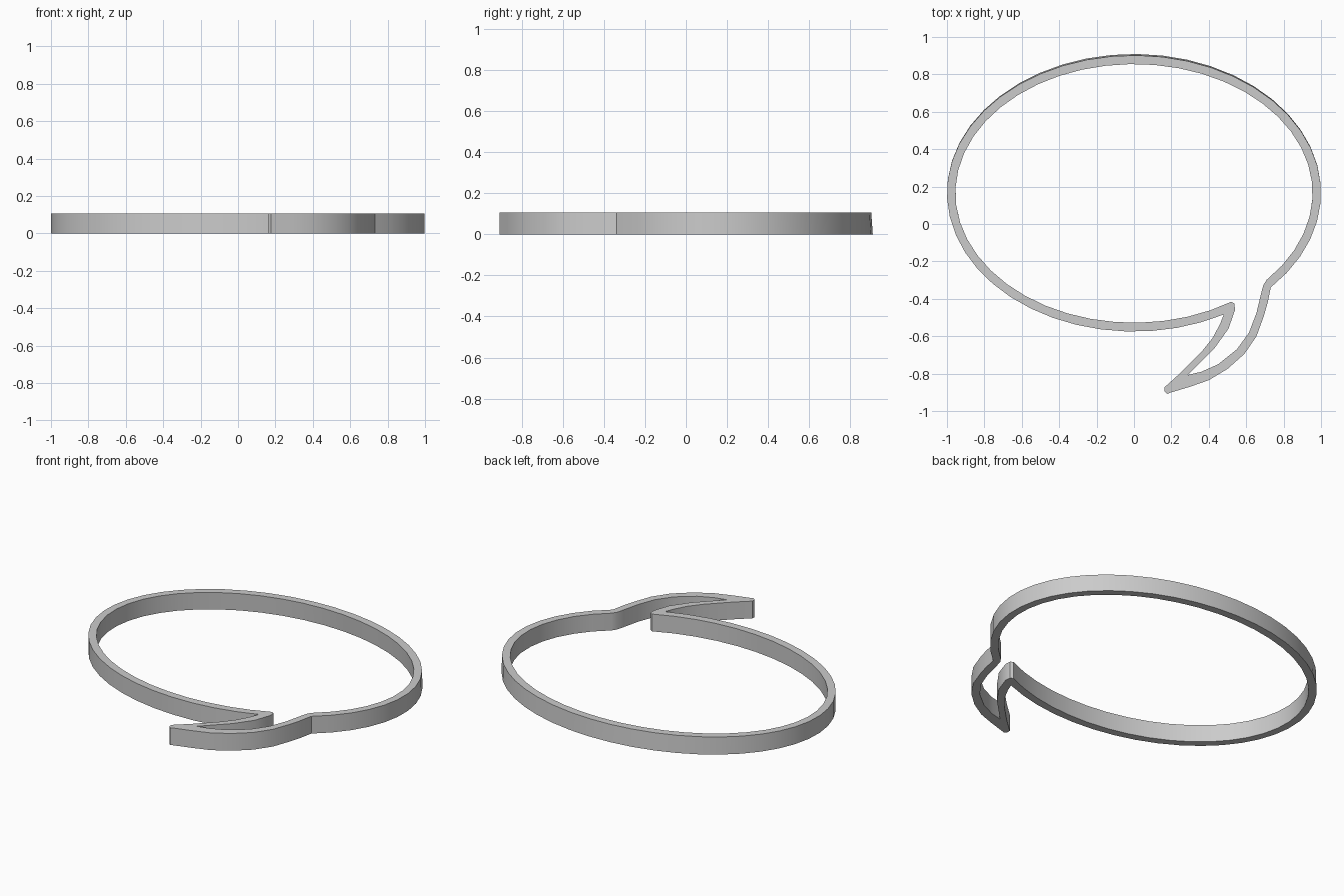
import bpy, bmesh
from math import radians, cos, sin

if "Cube" in bpy.data.objects:
    bpy.data.objects.remove(bpy.data.objects["Cube"])

HEIGHT = 0.105


def arc(rx, ry, a0, a1, n=44):
    # elliptical part of the bubble, counter-clockwise
    pts = []
    for i in range(n + 1):
        a = radians(a0 + (a1 - a0) * i / n)
        pts.append((rx * cos(a), 0.167 + ry * sin(a)))
    return pts


# Outer wall: ellipse, then tail down to the tip and back up
outer = arc(1.0, 0.742, -43, 298.7) + [
    (0.46, -0.535), (0.42, -0.61), (0.36, -0.685), (0.25, -0.795),
    (0.163, -0.873), (0.163, -0.893), (0.177, -0.908), (0.20, -0.90), (0.30, -0.87),
    (0.40, -0.835), (0.50, -0.775), (0.59, -0.695), (0.655, -0.60),
    (0.695, -0.49), (0.715, -0.42)]

# Inner wall: same route, one band thickness inside
inner = arc(0.955, 0.695, -42, 303) + [
    (0.537, -0.425), (0.54, -0.46), (0.505, -0.56), (0.43, -0.665),
    (0.289, -0.807), (0.36, -0.79), (0.45, -0.75), (0.55, -0.67),
    (0.615, -0.58), (0.655, -0.475), (0.68, -0.37), (0.692, -0.325)]

bm = bmesh.new()
edges = []
for loop in (outer, inner):
    vs = [bm.verts.new((x, y, 0)) for x, y in loop]
    edges += [bm.edges.new((vs[i - 1], vs[i])) for i in range(len(vs))]
bmesh.ops.triangle_fill(bm, edges=edges, use_beauty=True)

# Raise the band; the back wall leans in very slightly
ext = bmesh.ops.extrude_face_region(bm, geom=bm.faces[:], use_keep_orig=True)
for v in ext["geom"]:
    if isinstance(v, bmesh.types.BMVert):
        v.co.z = HEIGHT
        v.co.y -= 0.008 * max(0.0, v.co.y)
bmesh.ops.recalc_face_normals(bm, faces=bm.faces[:])

mesh = bpy.data.meshes.new("speech_bubble_outline")
bm.to_mesh(mesh)
bm.free()
obj = bpy.data.objects.new("speech_bubble_outline", mesh)
bpy.context.collection.objects.link(obj)
bpy.context.view_layer.objects.active = obj
obj.select_set(True)
bpy.ops.object.shade_smooth_by_angle(angle=radians(30))
